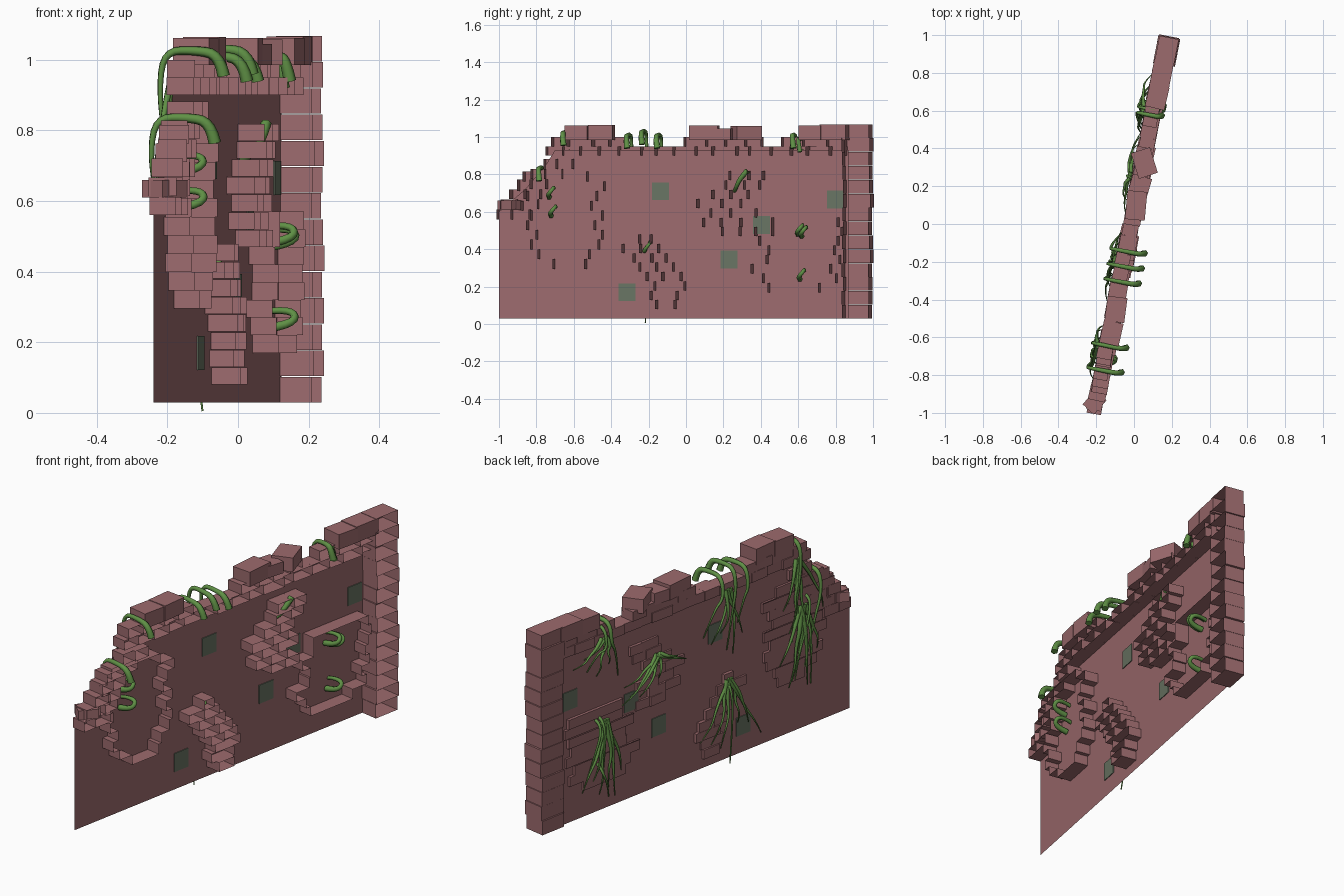
import bpy, bmesh, math, random
from mathutils import Vector

if "Cube" in bpy.data.objects:
    bpy.data.objects.remove(bpy.data.objects["Cube"])
random.seed(4)
R = random.uniform


def mat(name, col):
    m = bpy.data.materials.new(name)
    m.diffuse_color = (*col, 1)
    m.use_nodes = True
    m.node_tree.nodes["Principled BSDF"].inputs["Base Color"].default_value = m.diffuse_color
    return m


BRICK = mat("dusty red brick", (0.335, 0.147, 0.155))
STONE = mat("mossy grey stone", (0.14, 0.175, 0.125))
VINE = mat("vine green", (0.115, 0.28, 0.06))


# wall space: y along the wall, u across it (0 = facade sheet, + = hollow back), z up
def P(y, u, z):
    return Vector((-0.046 + 0.194 * y + 0.982 * u, y - 0.19 * u, z))


def finish(bm, name, material):
    me = bpy.data.meshes.new(name)
    bm.to_mesh(me)
    bm.free()
    me.materials.append(material)
    ob = bpy.data.objects.new(name, me)
    bpy.context.collection.objects.link(ob)
    return ob


def quad(bm, *pts):
    bm.faces.new([bm.verts.new(P(*p)) for p in pts])


# brick: a box, normally left open on its back (+u) side
def brick(bm, y0, y1, z0, z1, u0=-0.012, u1=0.07, yaw=0, closed=False):
    cy, cu = (y0 + y1) / 2, (u0 + u1) / 2
    c, s = math.cos(yaw), math.sin(yaw)
    v = []
    for z in (z0, z1):
        for y, u in ((y0, u0), (y1, u0), (y1, u1), (y0, u1)):
            a, b = y - cy, u - cu
            v.append(bm.verts.new(P(cy + a * c - b * s, cu + a * s + b * c, z)))
    faces = [(0, 1, 5, 4), (1, 2, 6, 5), (3, 0, 4, 7), (4, 5, 6, 7), (3, 2, 1, 0)]
    if closed:
        faces.append((2, 3, 7, 6))
    for f in faces:
        bm.faces.new([v[i] for i in f])


# row of bricks of varied length
def course(bm, y0, y1, z0, z1, length=0.1, u1=0.07):
    n = max(1, round((y1 - y0) / length))
    cuts = [y0 + (y1 - y0) * (i + (R(-.2, .2) if 0 < i < n else 0)) / n for i in range(n + 1)]
    for a, b in zip(cuts, cuts[1:]):
        brick(bm, a, b, z0, z1, R(-0.018, -0.008), u1 + R(-.01, .01), R(-.04, .04))


# facade sheet
bm = bmesh.new()
quad(bm, (-1, 0, .03), (.87, 0, .03), (.87, 0, .93), (-.7, 0, .93),
     (-.75, 0, .85), (-.86, 0, .72), (-1, 0, .6))
finish(bm, "wall_sheet", BRICK)

# corner pillar: stacked hollow blocks
bm = bmesh.new()
for i in range(14):
    z = .03 + i * .0743
    brick(bm, .85 + R(0, .008), .995 + R(-.005, .008), z, z + .072, R(-.02, -.012), R(.09, .1))
finish(bm, "corner_pillar", BRICK)

# broken top: stepped end, two courses and large capping blocks
bm = bmesh.new()
for i, y in enumerate((-1, -.98, -.93, -.89, -.82, -.75)):
    z = .56 + i * .054
    course(bm, y, y + R(.15, .2), z, z + .052, .085)
brick(bm, -.99, -.89, .61, .66, -.02, .06, .55, True)
course(bm, -.74, .86, .90, .95)
for a, b in ((-.71, -.31), (0, .41), (.52, .86)):
    course(bm, a, b, .95, 1.0)
finish(bm, "top_courses", BRICK)

bm = bmesh.new()
for y0, y1, z1, yaw in ((-.63, -.51, 1.062, .03), (-.51, -.38, 1.065, -.06), (.03, .18, 1.062, -.1),
                        (.17, .26, 1.045, .1), (.26, .40, 1.058, -.5),
                        (.62, .74, 1.062, .04), (.73, .87, 1.066, 0)):
    brick(bm, y0, y1, .985, z1, -.015, .09, yaw, True)
finish(bm, "capping_blocks", BRICK)


# exposed patch with a hollow inside: stepped outline pulled back from the facade
def hollow_patch(name, z0, h, rows, back=.075):
    bm = bmesh.new()
    prev = None
    for i, (a, b) in enumerate(rows):
        lo, hi = z0 + i * h, z0 + (i + 1) * h
        f = -.012 + R(-.004, .003)
        quad(bm, (a, f, lo), (b, f, lo), (b, f, hi), (a, f, hi))
        for y in (a, b):
            quad(bm, (y, f, lo), (y, back, lo), (y, back, hi), (y, f, hi))
        mid = (a + b) / 2
        pa, pb = prev or (mid, mid)
        for p, q in ((pa, a), (pb, b)):
            quad(bm, (p, f, lo), (q, f, lo), (q, back, lo), (p, back, lo))
        prev = (a, b)
    top = z0 + len(rows) * h
    quad(bm, (a, f, top), (b, f, top), (b, back, top), (a, back, top))
    finish(bm, name, BRICK)


hollow_patch("left_patch", .295, .052, (
    (-.70, -.53), (-.78, -.51), (-.82, -.46), (-.79, -.44), (-.84, -.48),
    (-.82, -.44), (-.87, -.50), (-.84, -.47), (-.89, -.43), (-.86, -.52)))
hollow_patch("right_patch", .17, .05, (
    (.45, .72), (.42, .81), (.36, .78), (.44, .83), (.45, .80), (.40, .82), (.47, .84), (.47, .82)))


# leaning patches of separate hollow bricks
def brick_patch(name, z0, h, rows):
    bm = bmesh.new()
    for i, (a, b) in enumerate(rows):
        course(bm, a, b, z0 + i * h, z0 + (i + 1) * h - .002, .11, .078)
    finish(bm, name, BRICK)


brick_patch("lower_middle_patch", .08, .05, (
    (-.15, -.05), (-.18, -.04), (-.16, 0), (-.2, -.02), (-.24, -.06),
    (-.27, -.10), (-.33, -.14), (-.24, -.18)))
brick_patch("upper_middle_patch", .47, .05, (
    (.2, .38), (.1, .3), (.14, .38), (.07, .3), (.15, .34), (.22, .4), (.24, .42)))

# square stones let into the sheet
bm = bmesh.new()
for y, z in ((-.135, .71), (.405, .53), (.23, .345), (-.315, .17), (.8, .665)):
    brick(bm, y - .045, y + .045, z - .048, z + .048, -.004, .004, 0, True)
finish(bm, "square_stones", STONE)


# vines: tapered tubes, made as curves and turned into meshes
def vines(name, paths):
    cu = bpy.data.curves.new(name + "_curve", 'CURVE')
    cu.dimensions = '3D'
    cu.bevel_depth = 1
    cu.bevel_resolution = 1
    cu.use_fill_caps = True
    for r0, r1, pts in paths:
        sp = cu.splines.new('NURBS')
        sp.points.add(len(pts) - 1)
        for i, p in enumerate(pts):
            sp.points[i].co = (*P(*p), 1)
            sp.points[i].radius = r0 + (r1 - r0) * i / (len(pts) - 1)
        sp.order_u = 3
        sp.use_endpoint_u = True
        sp.resolution_u = 4
    tmp = bpy.data.objects.new(name + "_tmp", cu)
    bpy.context.collection.objects.link(tmp)
    dg = bpy.context.evaluated_depsgraph_get()
    me = bpy.data.meshes.new_from_object(tmp.evaluated_get(dg))
    bpy.data.objects.remove(tmp)
    me.materials.clear()
    me.materials.append(VINE)
    for p in me.polygons:
        p.use_smooth = True
    bpy.context.collection.objects.link(bpy.data.objects.new(name, me))


# hanging strand on the facade, from (y, z) to its tip
def strand(y, z, ty, tz, r=.011):
    mids = [(y + (ty - y) * t + R(-.015, .015), R(-.045, -.025), z + (tz - z) * t) for t in (.25, .5, .75)]
    return (r, .002, [(y, -.02, z)] + mids + [(ty, -.012, tz)])


# thick stem bent over the wall top, then hanging
def arch(y, z, ty, tz, r=.018, reach=.13):
    return (r, .003, [(y + .01, reach, z - .06), (y, reach - .01, z), (y, .05, z + .012), (y, -.04, z + .01),
                      (y, -.055, z - .1), ((y + ty) / 2, -.04, (z + tz) / 2), (ty, -.012, tz)])


# stem poking through the wall
def stub(y, z, ty, tz, reach=.085, r=.015):
    return (r, .003, [(y - .02, .01, z - .03), (y - .015, reach, z - .02), (y + .02, reach, z + .02),
                      (y, -.01, z + .02), (y, -.05, z - .03), ((y + ty) / 2, -.04, (z + tz) / 2), (ty, -.012, tz)])


def fan(y, z, tips, r=.011):
    return [strand(y + R(-.02, .02), z, ty, tz, r) for ty, tz in tips]


vines("right_top_vine", [arch(.58, 1.0, .5, .7, reach=.08), arch(.61, .98, .7, .78, .014, .06)]
      + fan(.6, .93, ((.79, .82), (.72, .85), (.64, .74), (.56, .78))))
vines("middle_top_vine", [arch(-.14, 1.0, -.05, .71), arch(-.22, 1.02, -.2, .6), arch(-.3, 1.0, -.27, .72)]
      + fan(-.2, .92, ((-.1, .66), (-.16, .7), (-.24, .57), (-.3, .66))))
vines("left_top_vine", [arch(-.64, 1.015, -.62, .5), arch(-.77, .825, -.7, .35), stub(-.71, .71, -.62, .3),
                        stub(-.7, .61, -.74, .25)]
      + fan(-.65, .93, ((-.6, .55), (-.7, .5), (-.82, .62), (-.56, .68), (-.66, .42)))
      + fan(-.68, .68, ((-.6, .27), (-.72, .25), (-.64, .3), (-.54, .4), (-.78, .42)), .014))
vines("right_patch_vine", [stub(.62, .51, .6, .2), stub(.64, .5, .7, .22), stub(.63, .27, .56, .09)]
      + fan(.6, .5, ((.73, .16), (.66, .2), (.52, .08), (.56, .14), (.62, .12), (.48, .2)), .014))
vines("upper_patch_vine", [(.016, .008, [(.34, .06, .82), (.3, .06, .78), (.27, .03, .72), (.25, -.03, .7)])]
      + fan(.25, .73, ((.48, .53), (.42, .56), (.46, .62), (.36, .54), (.06, .64), (.12, .68), (.24, .6))))
vines("lower_patch_vine", [stub(-.2, .42, -.22, .005, .03, .012)]
      + fan(-.2, .45, ((-.03, .17), (-.1, .14), (-.42, .1), (-.34, .18), (-.16, .1), (-.27, .2))))
